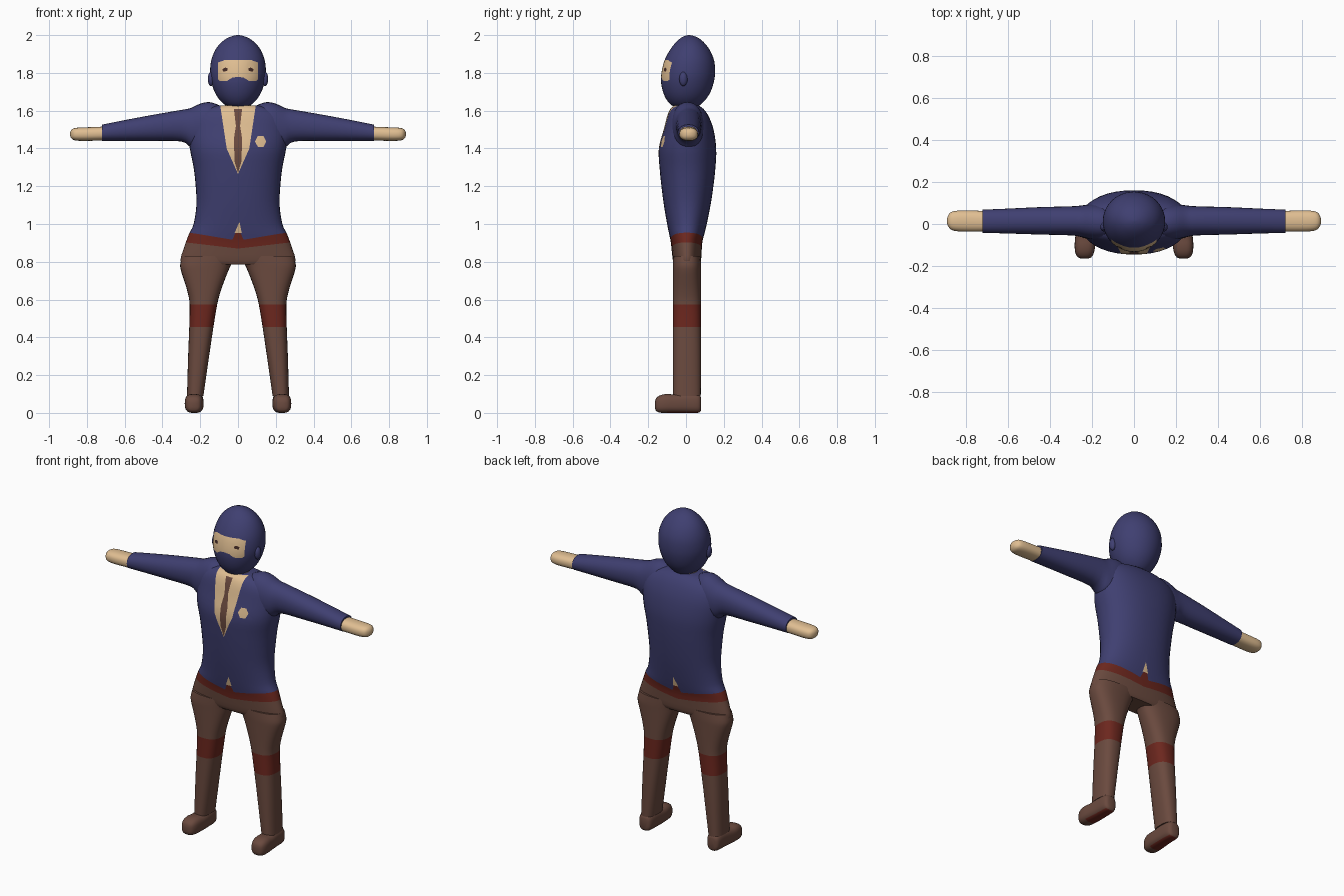
import bpy, bmesh, math
from mathutils import Vector

if "Cube" in bpy.data.objects:
    bpy.data.objects.remove(bpy.data.objects["Cube"])


def material(name, col):
    m = bpy.data.materials.new(name)
    m.diffuse_color = (*col, 1)
    m.use_nodes = True
    m.node_tree.nodes["Principled BSDF"].inputs["Base Color"].default_value = m.diffuse_color
    return m


NAVY, BROWN, RED, SKIN, DARK = range(5)
MATS = [material("navy cloth", (0.050, 0.050, 0.165)),
        material("brown cloth", (0.145, 0.068, 0.049)),
        material("dark red", (0.150, 0.020, 0.013)),
        material("skin", (0.745, 0.515, 0.287)),
        material("dark brown eye", (0.060, 0.025, 0.020))]


def smooth_keys(keys, steps):
    """Catmull-Rom resampling of the cross-section list."""
    out = []
    for i in range(len(keys) - 1):
        p0, p1 = keys[max(i - 1, 0)], keys[i]
        p2, p3 = keys[i + 1], keys[min(i + 2, len(keys) - 1)]
        for k in range(steps):
            t = k / steps
            out.append([0.5 * (2 * b + (c - a) * t + (2 * a - 5 * b + 4 * c - d) * t * t
                               + (3 * b - a - 3 * c + d) * t ** 3)
                        for a, b, c, d in zip(p0, p1, p2, p3)])
    out.append(keys[-1])
    return out


def loft(keys, axis, power=2.0, n=36, steps=3):
    """Skin of superellipses; key = (position, a_min, a_max, b_min, b_max)."""
    bm = bmesh.new()
    rings = []
    for t, a0, a1, b0, b1 in smooth_keys(keys, steps):
        ring = []
        for i in range(n):
            w = 2 * math.pi * i / n
            c, s = math.cos(w), math.sin(w)
            a = (a0 + a1) / 2 + (a1 - a0) / 2 * math.copysign(abs(c) ** (2 / power), c)
            b = (b0 + b1) / 2 + (b1 - b0) / 2 * math.copysign(abs(s) ** (2 / power), s)
            ring.append(bm.verts.new({'x': (t, a, b), 'y': (a, t, b), 'z': (a, b, t)}[axis]))
        rings.append(ring)
    for r, q in zip(rings, rings[1:]):
        for i in range(n):
            j = (i + 1) % n
            bm.faces.new((r[i], r[j], q[j], q[i]))
    bm.faces.new(rings[0])
    bm.faces.new(rings[-1])
    bmesh.ops.recalc_face_normals(bm, faces=bm.faces)
    return bm


def paint(bm, poly, mat, side=0):
    """Cut a convex x-z outline into the mesh and colour the inside (side -1 front, 1 back)."""
    xs, zs = [p[0] for p in poly], [p[1] for p in poly]
    edges = list(zip(poly, poly[1:] + poly[:1]))

    def near(f):
        if side and f.calc_center_median().y * side < 0:
            return False
        fx, fz = [v.co.x for v in f.verts], [v.co.z for v in f.verts]
        return (max(fx) > min(xs) and min(fx) < max(xs)
                and max(fz) > min(zs) and min(fz) < max(zs))

    for (x0, z0), (x1, z1) in edges:
        faces = [f for f in bm.faces if near(f)]
        geom = set(faces) | {e for f in faces for e in f.edges} | {v for f in faces for v in f.verts}
        bmesh.ops.bisect_plane(bm, geom=list(geom), dist=1e-5, plane_co=(x0, 0, z0),
                               plane_no=Vector((z1 - z0, 0, x0 - x1)).normalized())
    for f in bm.faces:
        if near(f):
            c = f.calc_center_median()
            d = [(x1 - x0) * (c.z - z0) - (z1 - z0) * (c.x - x0) for (x0, z0), (x1, z1) in edges]
            if min(d) > 0 or max(d) < 0:
                f.material_index = mat


def finish(bm, name, mirror=False):
    me = bpy.data.meshes.new(name)
    bm.to_mesh(me)
    bm.free()
    for m in MATS:
        me.materials.append(m)
    ob = bpy.data.objects.new(name, me)
    bpy.context.collection.objects.link(ob)
    bpy.ops.object.select_all(action='DESELECT')
    bpy.context.view_layer.objects.active = ob
    ob.select_set(True)
    bpy.ops.object.shade_smooth_by_angle(angle=math.radians(50))
    if mirror:
        ob.modifiers.new("mirror", 'MIRROR').use_mirror_merge = False


def fill(bm, mat):
    for f in bm.faces:
        f.material_index = mat


def flip(poly):
    return [(-x, z) for x, z in poly]


# Jacket and pelvis
body = loft([(0.785, -.285, .285, -.06, .07), (0.81, -.305, .305, -.070, .080),
             (0.90, -.277, .277, -.080, .086), (0.95, -.258, .258, -.090, .098),
             (1.00, -.235, .235, -.100, .110), (1.10, -.220, .220, -.117, .130),
             (1.20, -.224, .224, -.130, .145), (1.30, -.235, .235, -.140, .156),
             (1.40, -.255, .255, -.144, .160), (1.50, -.262, .262, -.118, .146),
             (1.57, -.245, .245, -.100, .120), (1.61, -.185, .185, -.082, .092),
             (1.628, -.11, .11, -.060, .065)], 'z', 2.2, 40)
for m in (lambda p: p, flip):
    paint(body, m([(0, .87), (.34, .91), (.34, .70), (0, .70)]), BROWN)      # trousers top
    paint(body, m([(0, .87), (.34, .91), (.34, .968), (0, .912)]), RED)      # belt
    paint(body, m([(0, 1.265), (.060, 1.40), (0, 1.40)]), SKIN, -1)          # shirt opening
    paint(body, m([(0, 1.40), (.060, 1.40), (.096, 1.64), (0, 1.64)]), SKIN, -1)
    paint(body, m([(0, 1.27), (.018, 1.33), (.022, 1.45), (0, 1.45)]), BROWN, -1)  # tie
    paint(body, m([(0, 1.45), (.022, 1.45), (.011, 1.52), (0, 1.52)]), BROWN, -1)
    paint(body, m([(0, 1.52), (.011, 1.52), (.022, 1.61), (0, 1.61)]), BROWN, -1)
for side in (-1, 1):                                                          # hem slit
    paint(body, [(-.035, .905), (.035, .905), (.012, .955), (-.012, .955)], RED, side)
    paint(body, [(-.018, .953), (.020, .953), (.008, 1.012)], SKIN, side)
paint(body, [(.12 + .030 * math.cos(k * math.pi / 3), 1.437 + .033 * math.sin(k * math.pi / 3))
             for k in range(6)], SKIN, -1)                                    # chest patch
finish(body, "jacket_and_hips")

# Sleeves
arm = loft([(.07, -.03, .04, 1.50, 1.600), (.10, -.055, .065, 1.45, 1.628),
            (.15, -.075, .090, 1.40, 1.645), (.20, -.073, .094, 1.385, 1.637),
            (.25, -.062, .088, 1.405, 1.614), (.30, -.054, .084, 1.437, 1.604),
            (.45, -.050, .080, 1.440, 1.578), (.60, -.045, .073, 1.440, 1.550),
            (.72, -.042, .068, 1.440, 1.526)], 'x', 2.2, 28)
finish(arm, "sleeve", True)

# Hands
hand = loft([(.70, -.036, .062, 1.443, 1.516), (.80, -.036, .064, 1.440, 1.512),
             (.85, -.033, .062, 1.441, 1.510), (.873, -.024, .054, 1.446, 1.505),
             (.885, -.006, .036, 1.458, 1.494), (.889, .008, .020, 1.470, 1.482)], 'x', 2.4, 28)
fill(hand, SKIN)
finish(hand, "hand", True)

# Trouser legs with a red knee band
leg = loft([(.09, .183, .270, -.068, .078), (.30, .153, .264, -.070, .080),
            (.455, .130, .258, -.070, .080), (.575, .110, .256, -.070, .080),
            (.64, .093, .267, -.070, .080), (.70, .072, .285, -.070, .080),
            (.75, .052, .301, -.070, .080), (.785, .036, .306, -.070, .080),
            (.83, .000, .296, -.068, .078)], 'z', 2.5, 28)
fill(leg, BROWN)
paint(leg, [(0, .455), (.4, .455), (.4, .575), (0, .575)], RED)
finish(leg, "trouser_leg", True)

# Shoes with red soles
shoe = loft([(-.165, .225, .245, .030, .055), (-.158, .203, .267, .010, .078),
             (-.135, .190, .279, .001, .094), (-.10, .184, .282, .000, .100),
             (-.06, .182, .279, .000, .098), (.00, .183, .274, .000, .106),
             (.05, .186, .271, .000, .104), (.072, .194, .264, .003, .096),
             (.080, .208, .250, .015, .080)], 'y', 2.8, 28)
for f in shoe.faces:
    y = f.calc_center_median().y
    f.material_index = RED if f.normal.z < -.8 and -.1 < y < .07 else BROWN
finish(shoe, "shoe", True)

# Neck
neck = loft([(1.58, -.075, .075, -.07, .07), (1.66, -.065, .065, -.065, .065)], 'z')
fill(neck, SKIN)
finish(neck, "neck")

# Hooded head with face opening and eyes
head = loft([(1.615, -.035, .035, -.045, .045), (1.63, -.068, .068, -.078, .075),
             (1.66, -.100, .100, -.104, .105), (1.70, -.124, .124, -.122, .130),
             (1.75, -.141, .141, -.132, .147), (1.80, -.148, .148, -.130, .154),
             (1.86, -.143, .143, -.116, .150), (1.91, -.126, .126, -.092, .132),
             (1.95, -.100, .100, -.064, .105), (1.98, -.064, .064, -.034, .074),
             (1.995, -.030, .030, -.008, .042), (2.0, -.006, .006, .012, .020)], 'z', 2.0, 40)
for m in (lambda p: p, flip):
    paint(head, m([(0, 1.868), (.07, 1.868), (.106, 1.855), (.106, 1.765),
                   (.095, 1.757), (.055, 1.757), (0, 1.757)]), SKIN, -1)
    paint(head, m([(0, 1.779), (.03, 1.775), (.062, 1.755), (0, 1.755)]), NAVY, -1)
    paint(head, m([(.054, 1.822), (.066, 1.828), (.082, 1.820), (.080, 1.808), (.058, 1.809)]), DARK, -1)
finish(head, "hooded_head")

# Ears
ear = bmesh.new()
bmesh.ops.create_uvsphere(ear, u_segments=16, v_segments=10, radius=1)
for v in ear.verts:
    v.co = (.142 + .018 * v.co.x, -.014 + .022 * v.co.y, 1.768 + .038 * v.co.z)
finish(ear, "ear", True)
